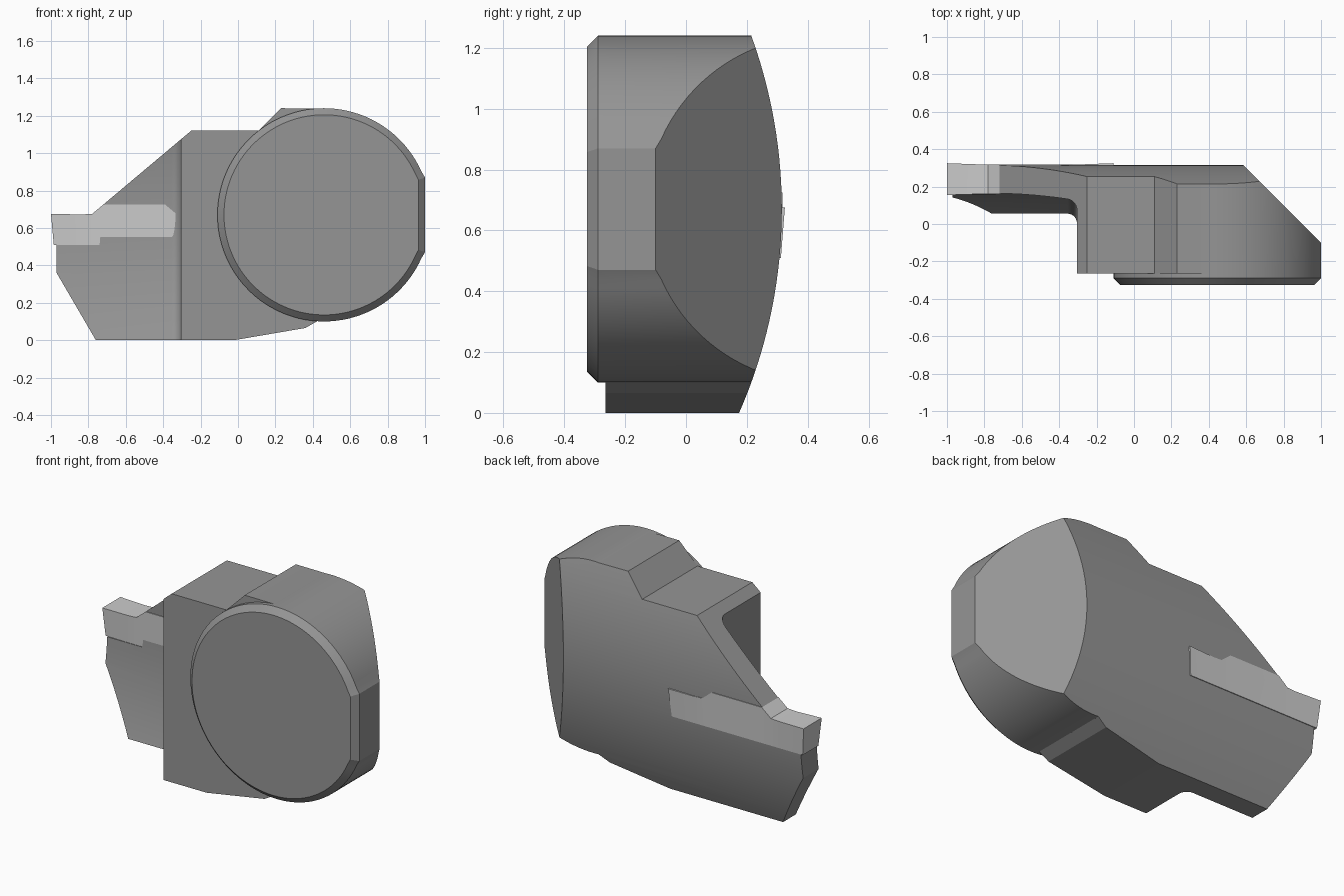
import bpy, bmesh
from math import sin, cos, radians, pi

if "Cube" in bpy.data.objects:
    bpy.data.objects.remove(bpy.data.objects["Cube"])


def loft(name, rings):
    """Closed solid skinned through rings of equal point count."""
    bm = bmesh.new()
    loops = [[bm.verts.new(p) for p in r] for r in rings]
    n = len(loops[0])
    for a, b in zip(loops, loops[1:]):
        for i in range(n):
            j = (i + 1) % n
            bm.faces.new((a[i], a[j], b[j], b[i]))
    bm.faces.new(loops[0][::-1])
    bm.faces.new(loops[-1])
    bmesh.ops.recalc_face_normals(bm, faces=bm.faces)
    me = bpy.data.meshes.new(name)
    bm.to_mesh(me)
    bm.free()
    ob = bpy.data.objects.new(name, me)
    bpy.context.collection.objects.link(ob)
    return ob


def boolean(ob, tool, op):
    """Apply a boolean and remove the tool object."""
    m = ob.modifiers.new(op, 'BOOLEAN')
    m.operation, m.solver, m.object = op, 'EXACT', tool
    bpy.context.view_layer.objects.active = ob
    bpy.ops.object.modifier_apply(modifier=m.name)
    bpy.data.objects.remove(tool)


def x_circle(x, r, cy, cz=0.67, n=256):
    return [(x, cy + r * cos(2 * pi * i / n), cz + r * sin(2 * pi * i / n)) for i in range(n)]


def disc_ring(y, r, x_flat):
    """Round outline in XZ with a vertical flat on the right."""
    n, a0 = 96, 20.5
    pts = []
    for i in range(n + 1):
        a = radians(a0 + (360 - 2 * a0) * i / n)
        x = x_flat if i in (0, n) else 0.46 + r * cos(a)
        pts.append((x, y, 0.67 + r * sin(a)))
    return pts


def finish(ob, angle, grey):
    bpy.ops.object.select_all(action='DESELECT')
    ob.select_set(True)
    bpy.context.view_layer.objects.active = ob
    bpy.ops.object.shade_smooth_by_angle(angle=radians(angle))
    mat = bpy.data.materials.new(ob.name + "_grey")
    mat.diffuse_color = (grey, grey, grey, 1)
    mat.use_nodes = True
    mat.node_tree.nodes["Principled BSDF"].inputs["Base Color"].default_value = mat.diffuse_color
    ob.data.materials.append(mat)


# Holder body: slab profile seen from the front
profile = [(-0.97, 0.51), (-0.97, 0.36), (-0.76, 0), (-0.02, 0), (0.36, 0.065),
           (0.43, 0.105), (0.6, 0.4), (0.6, 0.9), (0.45, 1.2385), (0.23, 1.24),
           (0.11, 1.12), (-0.25, 1.12), (-0.72, 0.725), (-0.74, 0.51)]
body = loft("holder_body", [[(x, y, z) for x, z in profile] for y in (-0.265, 0.5)])

# Round boss with chamfered front rim
boss = loft("boss", [disc_ring(-0.325, 0.535, 0.965), disc_ring(-0.29, 0.57, 1.0),
                     disc_ring(0.5, 0.57, 1.0)])
boolean(body, boss, 'UNION')

# Curved back surface
boolean(body, loft("back_curve", [x_circle(-3, 1.67, -1.355), x_circle(3, 1.67, -1.355)]),
        'INTERSECT')

# Diagonal cut on the back right
diagonal = [(-2, -1), (1.9, -1), (0.4, 0.5), (-2, 0.5)]
boolean(body, loft("diagonal", [[(x, y, z) for x, y in diagonal] for z in (-1, 2)]),
        'INTERSECT')

# Curved relief in front of the blade, filleted into the block wall
f = 0.05
relief = [x_circle(-3, 2.1, -1.935)]
for i in range(13):
    t = radians(90 * i / 12)
    relief.append(x_circle(-0.305 - f + f * sin(t), 2.1 - f + f * cos(t), -1.935))
boolean(body, loft("relief", relief), 'DIFFERENCE')
finish(body, 8, 0.3)

# Double-ended cutting insert: top x, bottom x, top z, top y range, bottom y range
C = -0.555
half = [(-1.0, -0.985, 0.675, 0.155, 0.325, 0.165, 0.312),
        (-0.835, -0.835, 0.672, 0.16, 0.319, 0.162, 0.312),
        (-0.78, -0.78, 0.675, 0.16, 0.318, 0.162, 0.312),
        (-0.72, -0.72, 0.725, 0.16, 0.318, 0.162, 0.312)]
other = [(2 * C - s[0], 2 * C - s[1]) + s[2:] for s in reversed(half)]
insert = loft("cutting_insert", [
    [(xt, y0, zt), (xt, y1, zt), (xb, b1, 0.51), (xb, b0, 0.51)]
    for xt, xb, zt, y0, y1, b0, b1 in half + other])
finish(insert, 5, 0.6)
